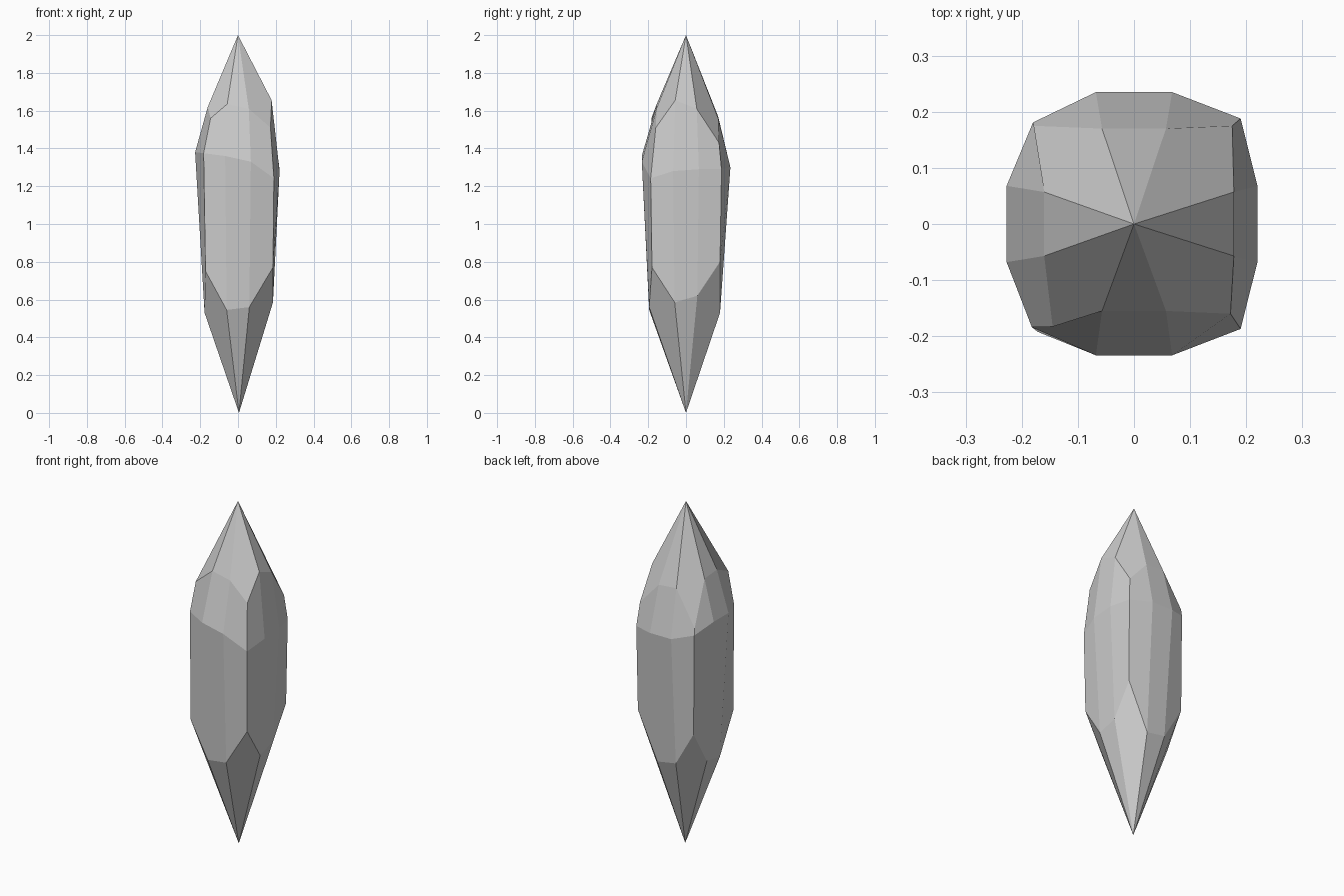
import bpy, bmesh

if "Cube" in bpy.data.objects:
    bpy.data.objects.remove(bpy.data.objects["Cube"])


def ring(bm, sides, half, corners, zs):
    """Twelve points: two on each side (right, back, left, front), then the corner after it."""
    right, back, left, front = sides
    pairs = [[(right, -half), (right, half)], [(back_x, back) for back_x in (half, -half)],
             [(left, half), (left, -half)], [(front_x, front) for front_x in (-half, half)]]
    pts = [p for pair, corner in zip(pairs, corners) for p in pair + [corner]]
    return [bm.verts.new((x, y, z)) for (x, y), z in zip(pts, zs)]


def tip(bm, apex, loop):
    """Four narrow triangles and four kite facets meeting at the apex."""
    for i in range(0, 12, 3):
        bm.faces.new((apex, loop[i], loop[i + 1]))
        bm.faces.new((apex, loop[i + 1], loop[i + 2], loop[(i + 3) % 12]))


bm = bmesh.new()

# Lower shoulder, widest girdle and upper shoulder (corners: back right, back left, front left, front right)
lower = ring(bm, (0.185, 0.18, -0.177, -0.195), 0.06,
             [(0.185, 0.18), (-0.175, 0.18), (-0.172, -0.192), (0.185, -0.18)],
             [0.585, 0.62, 0.80, 0.53, 0.55, 0.75, 0.55, 0.53, 0.75, 0.545, 0.56, 0.77])
girdle = ring(bm, (0.22, 0.235, -0.227, -0.234), 0.068,
              [(0.19, 0.188), (-0.18, 0.181), (-0.182, -0.184), (0.19, -0.187)],
              [1.28, 1.29, 1.29, 1.30, 1.30, 1.33, 1.38, 1.38, 1.375, 1.36, 1.33, 1.242])
upper = ring(bm, (0.178, 0.17, -0.16, -0.155), 0.057,
             [(0.175, 0.175), (-0.179, 0.175), (-0.145, -0.183), (0.172, -0.16)],
             [1.655, 1.61, 1.43, 1.56, 1.57, 1.37, 1.61, 1.62, 1.56, 1.635, 1.61, 1.51])

# Body facets
for a, b in ((lower, girdle), (girdle, upper)):
    for i in range(12):
        j = (i + 1) % 12
        bm.faces.new((a[i], a[j], b[j], b[i]))

# Pointed ends
tip(bm, bm.verts.new((0, 0, 2)), upper)
tip(bm, bm.verts.new((0.005, 0, 0)), lower)

bmesh.ops.recalc_face_normals(bm, faces=bm.faces)
mesh = bpy.data.meshes.new("crystal")
bm.to_mesh(mesh)
bm.free()
crystal = bpy.data.objects.new("crystal", mesh)
bpy.context.collection.objects.link(crystal)
